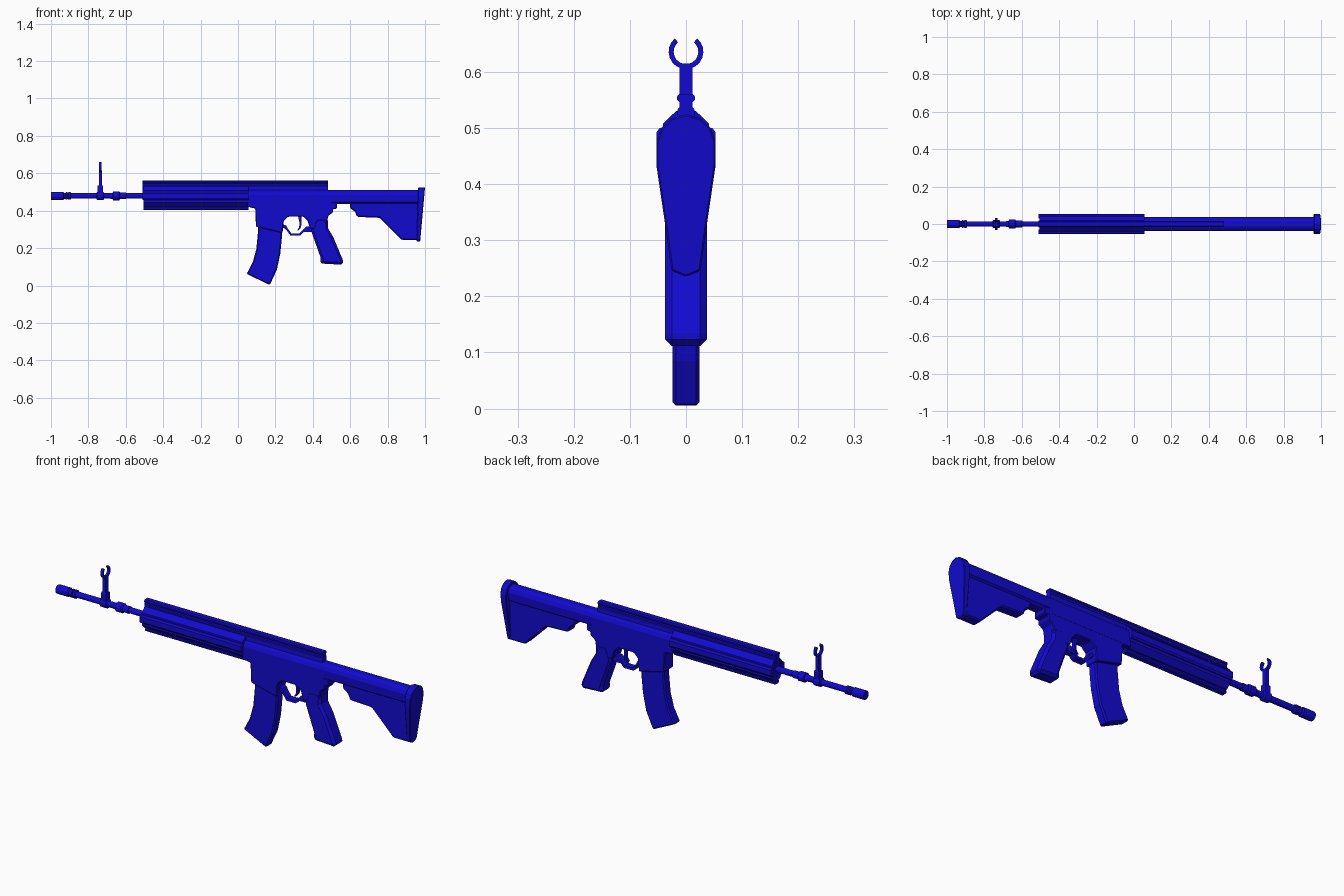
import bpy, bmesh, math

mat = bpy.data.materials.new("blue")
mat.diffuse_color = (0.006, 0.003, 0.62, 1)
AXIS_Z = 0.479


def finish(name, bm, bevel=0.0):
    bmesh.ops.recalc_face_normals(bm, faces=bm.faces)
    me = bpy.data.meshes.new(name)
    bm.to_mesh(me)
    bm.free()
    ob = bpy.data.objects.new(name, me)
    bpy.context.collection.objects.link(ob)
    me.materials.append(mat)
    if bevel:
        m = ob.modifiers.new("chamfer", 'BEVEL')
        m.width = bevel
        m.segments = 1
        m.limit_method = 'ANGLE'
        m.angle_limit = math.radians(40)
    return ob


def loft(name, loops, bevel=0.0):
    """Skin matching closed loops and cap both ends."""
    bm = bmesh.new()
    rings = [[bm.verts.new(p) for p in loop] for loop in loops]
    n = len(rings[0])
    for a, b in zip(rings, rings[1:]):
        for i in range(n):
            j = (i + 1) % n
            bm.faces.new((a[i], a[j], b[j], b[i]))
    bm.faces.new(rings[0])
    bm.faces.new(rings[-1])
    return finish(name, bm, bevel)


def side_part(name, xz, half, bevel=0.0):
    """Side profile extruded symmetrically across y."""
    return loft(name, [[(x, s * half, z) for x, z in xz] for s in (-1, 1)], bevel)


def long_part(name, half_yz, x0, x1, bevel=0.0):
    """Half cross-section, mirrored in y, extruded along x."""
    sec = half_yz + [(-y, z) for y, z in reversed(half_yz) if y > 0]
    return loft(name, [[(x, y, z) for y, z in sec] for x in (x0, x1)], bevel)


def turned(name, stations, sides=12):
    """Round part along x from (x, radius) stations."""
    return loft(name, [[(x, r * math.cos(2 * math.pi * (i + .5) / sides),
                         AXIS_Z + r * math.sin(2 * math.pi * (i + .5) / sides))
                        for i in range(sides)] for x, r in stations])


# Barrel, muzzle device and collars
turned("barrel", [(-0.95, 0.015), (-0.45, 0.015)])
turned("muzzle_device", [(-1.0, 0.021), (-0.995, 0.023), (-0.935, 0.023), (-0.93, 0.017),
                         (-0.922, 0.017), (-0.92, 0.021), (-0.912, 0.021), (-0.91, 0.017),
                         (-0.905, 0.021), (-0.895, 0.021), (-0.893, 0.015)])
turned("sight_collar", [(-0.757, 0.015), (-0.753, 0.023), (-0.72, 0.023), (-0.716, 0.015)])
turned("gas_collar", [(-0.685, 0.015), (-0.67, 0.018), (-0.667, 0.024), (-0.635, 0.024),
                      (-0.63, 0.018), (-0.6, 0.018), (-0.597, 0.015)])

# Front sight: foot, post and open ring
long_part("sight_foot", [(0.015, 0.48), (0.015, 0.53), (0.012, 0.535)], -0.75, -0.722)
long_part("sight_post", [(0.012, 0.52), (0.012, 0.61), (0.016, 0.615)], -0.744, -0.728)
arc = [math.radians(130 + 280 * i / 16) for i in range(17)]
ring = [(0.031 * math.cos(a), 0.636 + 0.031 * math.sin(a)) for a in arc]
ring += [(0.022 * math.cos(a), 0.636 + 0.022 * math.sin(a)) for a in reversed(arc)]
loft("sight_ring", [[(x, y, z) for y, z in ring] for x in (-0.743, -0.729)])

# Handguard core with rails on four sides
long_part("handguard_core", [(0.018, 0.422), (0.041, 0.445), (0.041, 0.508), (0.018, 0.53)],
          -0.505, 0.055)
rail = [(0.015, 0.525), (0.015, 0.533), (0.012, 0.537), (0.012, 0.546),
        (0.016, 0.55), (0.016, 0.556), (0.012, 0.561)]
long_part("top_rail", [(0.018, 0.49)] + rail, -0.51, 0.48)
long_part("bottom_rail", [(y, 0.966 - z) for y, z in rail], -0.505, 0.055)
for s, tag in ((-1, "front"), (1, "back")):
    sec = [(0.03, 0.458), (0.047, 0.458), (0.053, 0.466), (0.053, 0.492), (0.047, 0.5), (0.03, 0.5)]
    loft("side_rail_" + tag, [[(x, s * y, z) for y, z in sec] for x in (-0.51, 0.055)])

# Upper receiver and the stock tube behind it
tube = [(0.022, 0.436), (0.036, 0.446), (0.037, 0.485), (0.029, 0.502), (0.014, 0.511)]
long_part("upper_receiver", [(0.037, 0.42)] + tube[2:], 0.05, 0.5)
long_part("stock_tube", tube, 0.49, 0.975)

# Lower receiver with magazine well
side_part("lower_receiver", [
    (0.06, 0.445), (0.06, 0.418), (0.092, 0.412), (0.096, 0.315), (0.238, 0.28), (0.245, 0.345),
    (0.268, 0.368), (0.35, 0.368), (0.372, 0.345), (0.385, 0.305), (0.42, 0.30), (0.475, 0.33),
    (0.482, 0.372), (0.507, 0.39), (0.507, 0.408), (0.528, 0.41), (0.528, 0.445)], 0.036, 0.004)

# Curved magazine
side_part("magazine", [
    (0.107, 0.34), (0.106, 0.28), (0.098, 0.195), (0.079, 0.125), (0.046, 0.062),
    (0.17, 0.003), (0.208, 0.085), (0.226, 0.17), (0.234, 0.25), (0.236, 0.32)], 0.024, 0.006)

# Trigger guard and trigger
side_part("trigger_guard", [
    (0.235, 0.31), (0.25, 0.305), (0.264, 0.29), (0.28, 0.267), (0.332, 0.267), (0.35, 0.285),
    (0.40, 0.285), (0.40, 0.315), (0.365, 0.315), (0.345, 0.296), (0.328, 0.279), (0.285, 0.279),
    (0.268, 0.302), (0.258, 0.32), (0.235, 0.33)], 0.017)
side_part("trigger", [(0.32, 0.375), (0.329, 0.335), (0.327, 0.312), (0.317, 0.296),
                      (0.323, 0.294), (0.337, 0.311), (0.34, 0.336), (0.338, 0.375)], 0.008)

# Pistol grip
side_part("pistol_grip", [
    (0.415, 0.36), (0.39, 0.295), (0.445, 0.14), (0.436, 0.118), (0.562, 0.111), (0.561, 0.135),
    (0.51, 0.258), (0.482, 0.305), (0.48, 0.36)], 0.037, 0.012)

# Stock body and slanted butt pad
side_part("stock_body", [
    (0.598, 0.45), (0.598, 0.415), (0.625, 0.395), (0.637, 0.367), (0.757, 0.362), (0.877, 0.243),
    (0.965, 0.243), (0.975, 0.45)], 0.026, 0.006)
pad = [(0.0, 0.235), (0.026, 0.246), (0.036, 0.32), (0.053, 0.435), (0.053, 0.475),
       (0.044, 0.5), (0.026, 0.517), (0.0, 0.525)]
pad += [(-y, z) for y, z in reversed(pad) if y > 0]
loft("butt_pad", [[(x - 0.09 * (0.525 - z) * k, y, z) for y, z in pad]
                  for x, k in ((0.963, 0.3), (1.0, 1.0))], 0.003)
